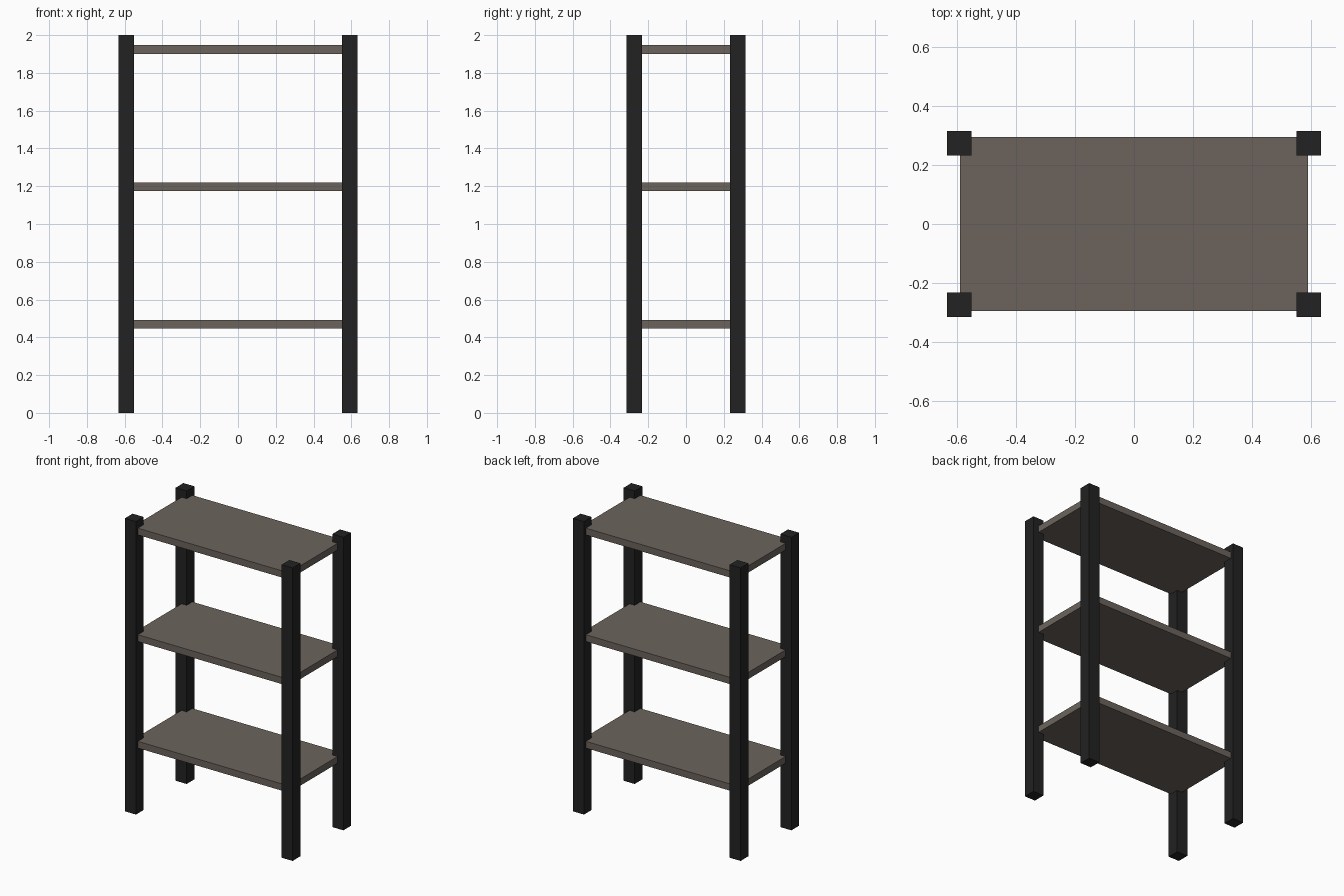
import bpy

if "Cube" in bpy.data.objects:
    bpy.data.objects.remove(bpy.data.objects["Cube"])


def material(name, rgb):
    m = bpy.data.materials.new(name)
    m.diffuse_color = (*rgb, 1)
    m.use_nodes = True
    m.node_tree.nodes["Principled BSDF"].inputs["Base Color"].default_value = m.diffuse_color
    return m


def box(name, center, size, mat):
    bpy.ops.mesh.primitive_cube_add(size=1, location=center)
    ob = bpy.context.object
    ob.name = name
    ob.scale = size
    bpy.ops.object.transform_apply(location=False, rotation=False, scale=True)
    ob.data.materials.append(mat)
    return ob


metal = material("dark_metal", (0.016, 0.016, 0.016))
wood = material("grey_wood", (0.15, 0.127, 0.108))

# Four square corner posts
for x_name, sx in (("left", -1), ("right", 1)):
    for y_name, sy in (("front", -1), ("back", 1)):
        box(f"{y_name}_{x_name}_post", (sx * 0.5915, sy * 0.2735, 1),
            (0.083, 0.083, 2), metal)

# Three evenly spaced shelves, let into the posts at the corners
for i, name in enumerate(("bottom", "middle", "top")):
    box(f"{name}_shelf", (0, 0, 0.469 + i * 0.7275),
        (1.178, 0.588, 0.046), wood)
